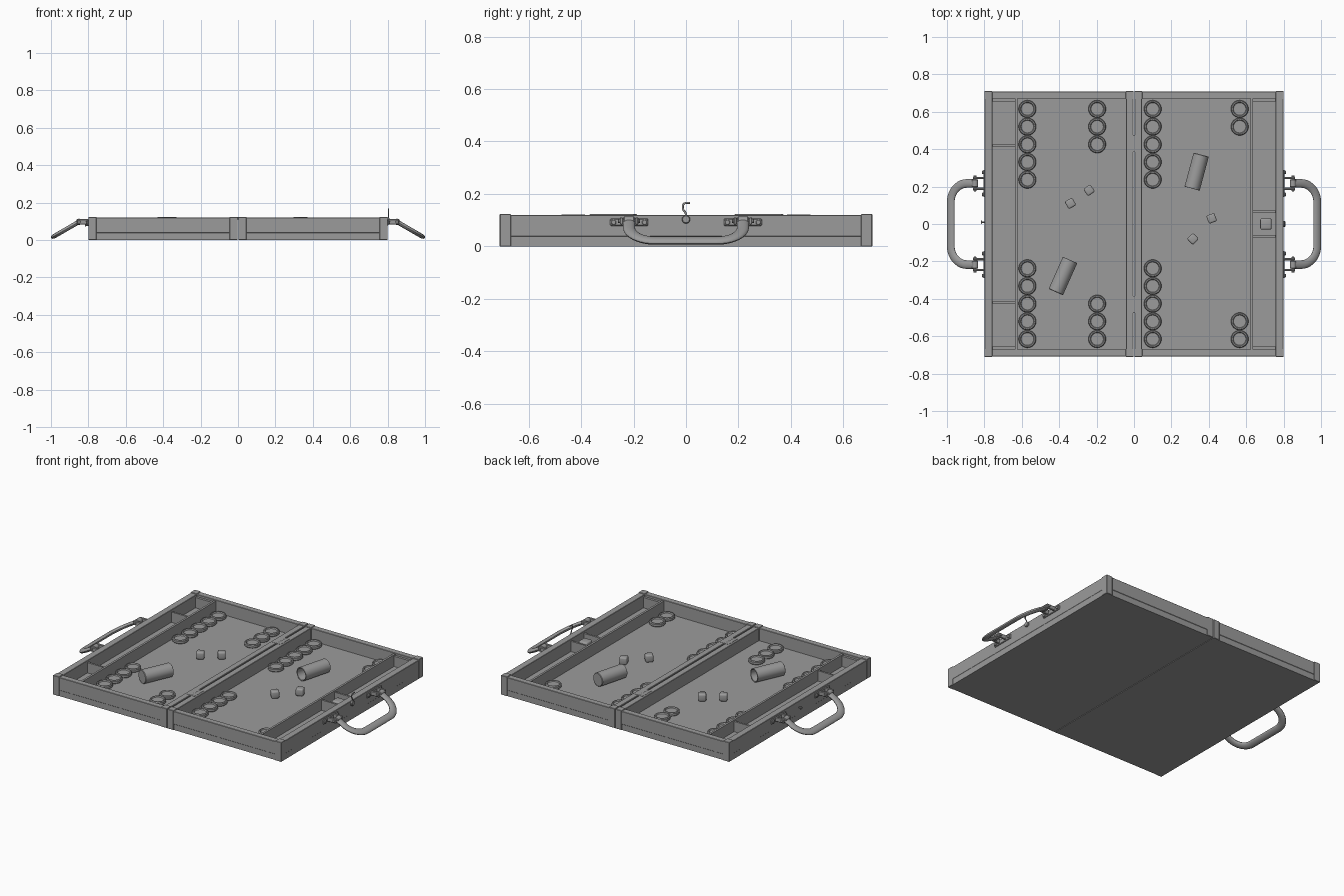
import bpy, bmesh, math
from mathutils import Vector, Matrix

if "Cube" in bpy.data.objects:
    bpy.data.objects.remove(bpy.data.objects["Cube"])

# Dark grey finish shared by every part
grey = bpy.data.materials.new("dark_grey")
grey.diffuse_color = (0.33, 0.33, 0.33, 1)
grey.use_nodes = True
grey.node_tree.nodes["Principled BSDF"].inputs["Base Color"].default_value = grey.diffuse_color


def finish(name, bm, smooth=False, matrix=None):
    bmesh.ops.remove_doubles(bm, verts=bm.verts, dist=1e-6)
    bmesh.ops.recalc_face_normals(bm, faces=bm.faces)
    me = bpy.data.meshes.new(name)
    bm.to_mesh(me)
    bm.free()
    me.materials.append(grey)
    ob = bpy.data.objects.new(name, me)
    bpy.context.collection.objects.link(ob)
    if matrix:
        ob.matrix_world = matrix
    if smooth:
        bpy.ops.object.select_all(action='DESELECT')
        ob.select_set(True)
        bpy.context.view_layer.objects.active = ob
        bpy.ops.object.shade_smooth_by_angle(angle=math.radians(35))
    return ob


def box(name, x, y, z, bevel=0.0, rot=0.0, segments=1):
    """Box from (min, max) pairs, optionally bevelled and turned about z."""
    c = Vector((sum(x) / 2, sum(y) / 2, sum(z) / 2))
    size = Vector((abs(x[1] - x[0]), y[1] - y[0], z[1] - z[0]))
    bm = bmesh.new()
    bmesh.ops.create_cube(bm, size=1)
    bmesh.ops.scale(bm, vec=size, verts=bm.verts)
    if bevel:
        bmesh.ops.bevel(bm, geom=bm.edges[:], offset=bevel, segments=segments,
                        profile=0.5, affect='EDGES')
    return finish(name, bm, segments > 1,
                  Matrix.Translation(c) @ Matrix.Rotation(rot, 4, 'Z'))


def lathe(name, profile, matrix, steps=32):
    """Spin (radius, height) points about local z."""
    bm = bmesh.new()
    vs = [bm.verts.new((r, 0, z)) for r, z in profile]
    es = [bm.edges.new(p) for p in zip(vs, vs[1:])]
    bmesh.ops.spin(bm, geom=vs + es, axis=(0, 0, 1), cent=(0, 0, 0),
                   angle=math.tau, steps=steps, use_duplicate=False)
    return finish(name, bm, True, matrix)


def rod(name, r, length, loc, axis):
    rot = Vector((0, 0, 1)).rotation_difference(Vector(axis)).to_matrix().to_4x4()
    h = length / 2
    b = r * 0.2
    prof = [(0, -h), (r - b, -h), (r, -h + b), (r, h - b), (r - b, h), (0, h)]
    return lathe(name, prof, Matrix.Translation(loc) @ rot, 20)


def sweep(name, path, a, b, normal, sides=16):
    """Elliptical tube along a planar path: a in the plane, b along its normal."""
    bm = bmesh.new()
    n = Vector(normal).normalized()
    rings = []
    for i, p in enumerate(path):
        t = (path[min(i + 1, len(path) - 1)] - path[max(i - 1, 0)]).normalized()
        s = n.cross(t)
        rings.append([bm.verts.new(p + s * a * math.cos(k * math.tau / sides)
                                   + n * b * math.sin(k * math.tau / sides))
                      for k in range(sides)])
    for r, q in zip(rings, rings[1:]):
        for k in range(sides):
            j = (k + 1) % sides
            bm.faces.new((r[k], r[j], q[j], q[k]))
    bm.faces.new(rings[0])
    bm.faces.new(rings[-1])
    return finish(name, bm, True)


def span(s, a, b):
    return tuple(sorted((s * a, s * b)))


# Two mirrored case halves
FLOOR, TOP = 0.04, 0.119
for s, side in ((-1, "left"), (1, "right")):
    box(side + "_base_panel", span(s, 0.002, 0.798), (-0.706, 0.706), (0, FLOOR))
    box(side + "_outer_wall", span(s, 0.757, 0.799), (-0.69, 0.69), (0.037, TOP), 0.002)
    box(side + "_inner_wall", span(s, 0.004, 0.042), (-0.69, 0.69), (0.037, TOP), 0.002)
    box(side + "_tray_divider", span(s, 0.622, 0.635), (-0.672, 0.672), (0.037, 0.114))
    for t, end in ((-1, "front"), (1, "back")):
        box(f"{side}_{end}_wall", span(s, 0.02, 0.78), span(t, 0.67, 0.708),
            (0.037, TOP), 0.002)
        for x0, x1, where in ((0.002, 0.045, "inner"), (0.757, 0.80, "outer")):
            box(f"{side}_{end}_{where}_corner_post", span(s, x0, x1),
                span(t, 0.667, 0.71), (0.0, 0.123), 0.002)
        box(f"{side}_{end}_tray_end", span(s, 0.63, 0.76), span(t, 0.655, 0.672),
            (0.037, 0.105))
        y = 0.42 if s < 0 else 0.065
        box(f"{side}_{end}_tray_partition", span(s, 0.63, 0.76),
            (t * y - 0.006, t * y + 0.006), (0.037, 0.105))

# Hinges on the centre seam
for y in (-0.43, 0.43):
    for s in (-1, 1):
        box("hinge_leaf", span(s, 0.002, 0.028), (y - 0.045, y + 0.045), (0.112, 0.1205))
    rod("hinge_knuckle", 0.006, 0.09, (0, y, 0.116), (0, 1, 0))

# Checkers in the starting layout
checker = lathe("checker", [(0, 0), (0.042, 0), (0.047, 0.005), (0.047, 0.018),
                            (0.043, 0.023), (0.037, 0.023), (0.033, 0.017), (0, 0.017)],
                Matrix.Translation((0, 0, FLOOR)))
spots = [(x, t * (0.615 - 0.0945 * i), FLOOR)
         for x, n in ((-0.57, 5), (-0.197, 3), (0.10, 5), (0.565, 2))
         for t in (-1, 1) for i in range(n)]
checker.location = spots[0]
for p in spots[1:]:
    c = checker.copy()
    c.location = p
    bpy.context.collection.objects.link(c)

# Dice and doubling cube
for x, y, r in ((-0.24, 0.18, 35), (-0.34, 0.11, 30), (0.415, 0.03, 20), (0.315, -0.08, 45)):
    h = 0.023
    box("die", (x - h, x + h), (y - h, y + h), (FLOOR, FLOOR + 2 * h), 0.009,
        math.radians(r), 3)
box("doubling_cube", (0.675, 0.735), (-0.03, 0.03), (FLOOR, 0.098), 0.009, 0, 3)

# Dice cups lying on their sides, open along local +z
cup = [(0, -0.094), (0.039, -0.094), (0.042, -0.091), (0.042, 0.093),
       (0.041, 0.094), (0.037, 0.094), (0.036, 0.093), (0.036, -0.085), (0, -0.085)]
for name, x, y, ang in (("left_dice_cup", -0.38, -0.278, 66), ("right_dice_cup", 0.335, 0.28, 255)):
    lathe(name, cup, Matrix.Translation((x, y, FLOOR + 0.042))
          @ Matrix.Rotation(math.radians(ang), 4, 'Z')
          @ Matrix.Rotation(math.pi / 2, 4, 'Y'), 40)

# Drooping carrying handles and their mounts
PX, PZ, TILT = 0.85, 0.097, math.radians(30)
L, W, R = 0.15, 0.217, 0.1
flat = [(0.0, -W), (0.03, -W)]
for cy, a0 in ((-W + R, -90), (W - R, 0)):
    flat += [(L - R + R * math.cos(math.radians(a0 + d)),
              cy + R * math.sin(math.radians(a0 + d))) for d in range(0, 91, 9)]
flat += [(0.03, W), (0.0, W)]
for s, side in ((-1, "left"), (1, "right")):
    path = [Vector((s * (PX + u * math.cos(TILT)), v, PZ - u * math.sin(TILT)))
            for u, v in flat]
    normal = (s * math.sin(TILT), 0, math.cos(TILT))
    sweep(side + "_handle", path, 0.023, 0.012, normal)
    for t in (-1, 1):
        yc = t * 0.217
        rod(side + "_handle_barrel", 0.017, 0.042, (s * PX, yc, PZ), (0, 1, 0))
        rod(side + "_handle_pin", 0.008, 0.084, (s * PX, yc, PZ), (0, 1, 0))
        box(side + "_handle_plate", span(s, 0.796, 0.805), (yc - 0.072, yc + 0.072),
            (0.078, 0.106), 0.003)
        for d in (-1, 1):
            yl = yc + d * 0.029
            box(side + "_handle_lug", span(s, 0.80, 0.862), (yl - 0.006, yl + 0.006),
                (0.083, 0.111), 0.003)
            rod(side + "_handle_screw", 0.010, 0.012,
                (s * 0.806, yc + d * 0.059, 0.092), (1, 0, 0))

# Latch hook on the right, catch stud on the left
rod("latch_pivot", 0.016, 0.014, (0.803, 0, 0.103), (1, 0, 0))
hook = [(0, 0.105), (0, 0.122), (-0.003, 0.131), (-0.010, 0.139), (-0.012, 0.147),
        (-0.012, 0.156), (-0.008, 0.163), (0, 0.166), (0.016, 0.166)]
sweep("latch_hook", [Vector((0.805, y, z)) for y, z in hook], 0.004, 0.003, (1, 0, 0), 10)
rod("latch_catch_stem", 0.004, 0.024, (-0.806, 0.01, 0.08), (1, 0, 0))
rod("latch_catch_head", 0.009, 0.006, (-0.815, 0.01, 0.08), (1, 0, 0))
